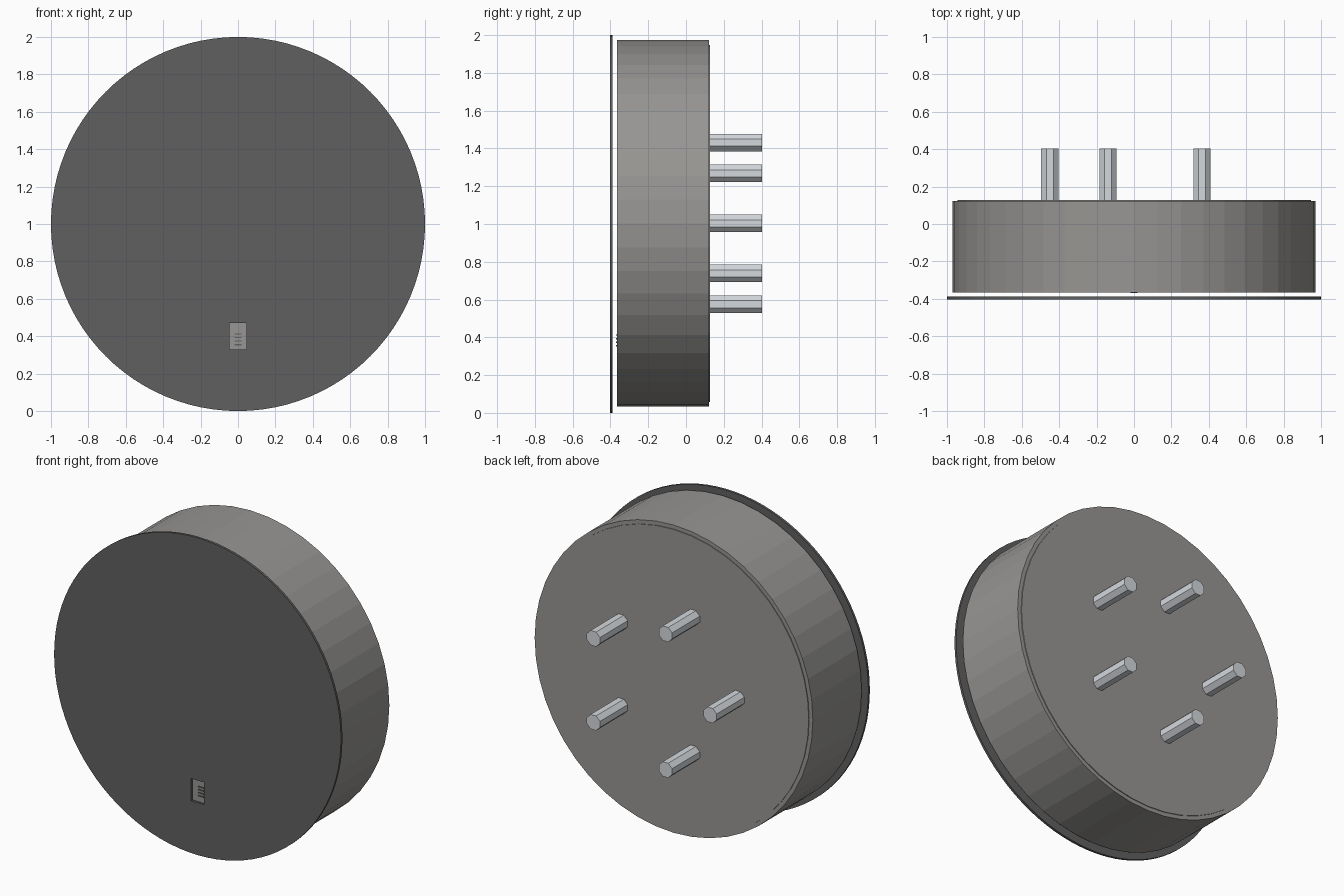
import bpy, bmesh, math
from mathutils import Matrix

cube = bpy.data.objects.get("Cube")
if cube:
    bpy.data.objects.remove(cube, do_unlink=True)


def material(name, colour):
    m = bpy.data.materials.new(name)
    m.use_nodes = True
    m.diffuse_color = (*colour, 1)
    m.node_tree.nodes["Principled BSDF"].inputs["Base Color"].default_value = (*colour, 1)
    return m


charcoal = material("charcoal", (0.115, 0.115, 0.117))
grey = material("warm grey", (0.31, 0.303, 0.292))
silver = material("silver", (0.66, 0.69, 0.72))

CENTRE = 1.0   # height of the axis


def finish(name, bm, mat):
    bmesh.ops.recalc_face_normals(bm, faces=bm.faces)
    mesh = bpy.data.meshes.new(name)
    bm.to_mesh(mesh)
    bm.free()
    obj = bpy.data.objects.new(name, mesh)
    bpy.context.collection.objects.link(obj)
    mesh.materials.append(mat)
    return obj


def cylinder(name, x, z, radius, y0, y1, sides, mat, turn=0.0):
    """Closed cylinder lying along y."""
    bm = bmesh.new()
    place = (Matrix.Translation((x, (y0 + y1) / 2, z))
             @ Matrix.Rotation(math.pi / 2, 4, "X") @ Matrix.Rotation(turn, 4, "Z"))
    bmesh.ops.create_cone(bm, cap_ends=True, segments=sides, radius1=radius,
                          radius2=radius, depth=y1 - y0, matrix=place)
    return finish(name, bm, mat)


def box(name, centre, size, mat):
    bm = bmesh.new()
    place = Matrix.Translation(centre) @ Matrix.Diagonal((*size, 1))
    bmesh.ops.create_cube(bm, size=1, matrix=place)
    return finish(name, bm, mat)


# Front plate with a small window cut through it
plate = cylinder("front_plate", 0, CENTRE, 1.0, -0.403, -0.388, 96, charcoal)
cutter = box("window_cutter", (0, -0.395, 0.40), (0.09, 0.1, 0.14), charcoal)
cutter.hide_render = True
cutter.hide_set(True)
cut = plate.modifiers.new("window", "BOOLEAN")
cut.operation = "DIFFERENCE"
cut.solver = "EXACT"
cut.object = cutter

# Main drum, and the slightly raised cover on its back
cylinder("drum_body", 0, CENTRE + 0.003, 0.97, -0.365, 0.122, 48, grey)
cylinder("back_cover", 0, CENTRE + 0.003, 0.945, 0.115, 0.127, 48, grey)

# Small bars on the drum, seen through the window
for i in range(4):
    box(f"window_bar_{i + 1}", (0, -0.367, 0.355 + i * 0.019),
        (0.04, 0.006, 0.007), charcoal)

# Five octagonal pins set in a ring on the back
for i in range(5):
    a = math.pi + i * math.tau / 5
    cylinder(f"pin_{i + 1}", 0.45 * math.cos(a), CENTRE + 0.003 + 0.45 * math.sin(a),
             0.05, 0.12, 0.403, 8, silver, math.pi / 8)
